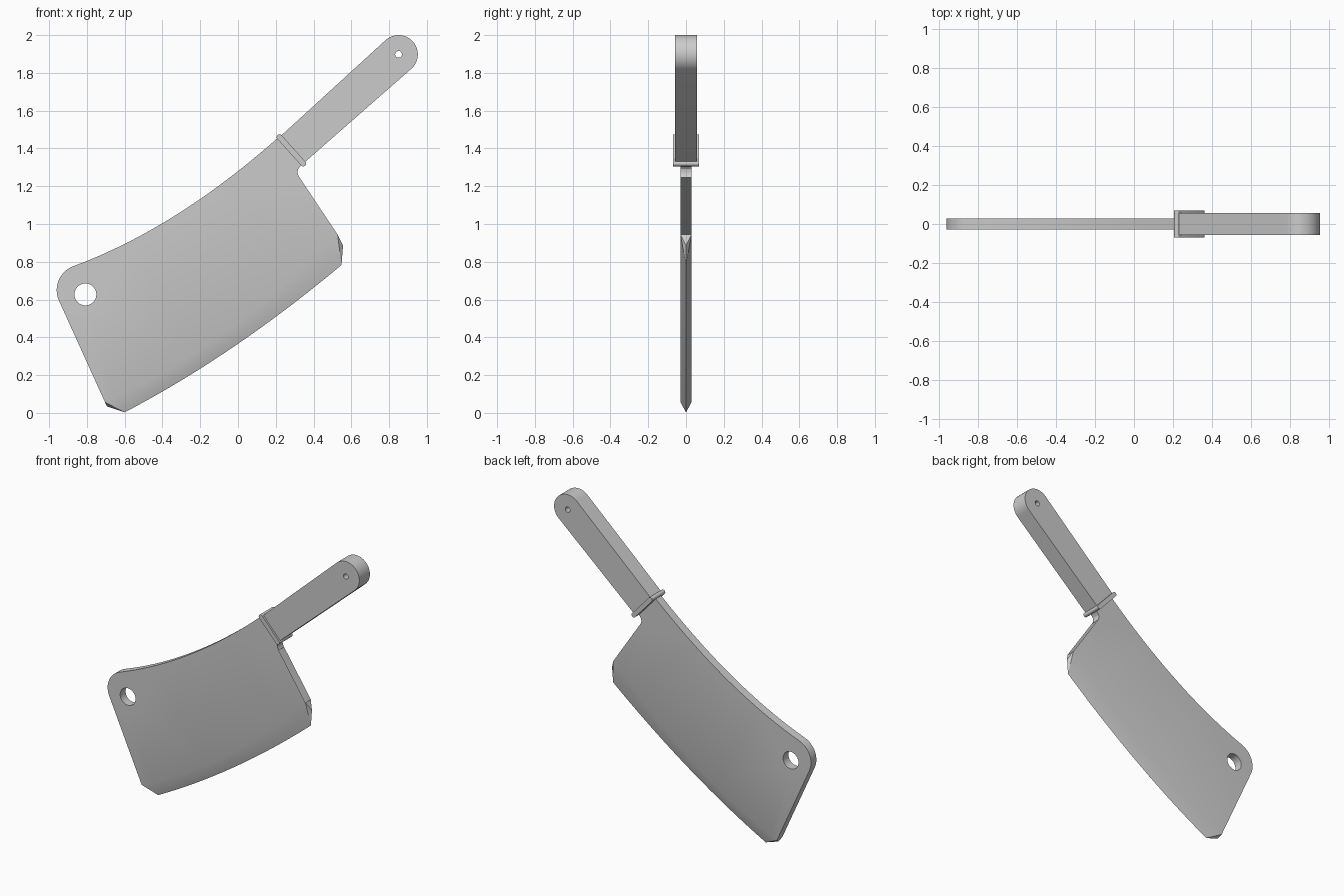
import bpy, bmesh
from math import sin, cos, radians, pi
from mathutils import Vector

if "Cube" in bpy.data.objects:
    bpy.data.objects.remove(bpy.data.objects["Cube"])


def arc(cx, cz, r, a0, a1, n):
    return [(cx + r * cos(radians(a0 + (a1 - a0) * i / n)),
             cz + r * sin(radians(a0 + (a1 - a0) * i / n))) for i in range(n + 1)]


def circle(cx, cz, r, n=32):
    return arc(cx, cz, r, 0, 360, n)[:-1]


def bow(a, b, sag, n=24):
    """Shallow curve from a to b, dropping by sag in the middle."""
    pts = []
    for i in range(n + 1):
        t = i / n
        pts.append((a[0] + (b[0] - a[0]) * t,
                    a[1] + (b[1] - a[1]) * t - 4 * sag * t * (1 - t)))
    return pts


def plate(bm, loops, half, open_from=None):
    """Slab with holes; side walls of the outline from open_from on stay open."""
    rings = []
    for y in (-half, half):
        edges, side = [], []
        for loop in loops:
            vs = [bm.verts.new((x, y, z)) for x, z in loop]
            edges += [bm.edges.new((vs[i - 1], vs[i])) for i in range(len(vs))]
            side.append(vs)
        bmesh.ops.triangle_fill(bm, edges=edges, use_beauty=True)
        rings.append(side)
    for k, (f, b) in enumerate(zip(*rings)):
        n = len(f)
        for i in range(n):
            if k == 0 and open_from is not None and i >= open_from:
                continue
            j = (i + 1) % n
            bm.faces.new((f[i], f[j], b[j], b[i]))
    return rings


def finish(name, bm):
    bmesh.ops.recalc_face_normals(bm, faces=bm.faces)
    me = bpy.data.meshes.new(name)
    bm.to_mesh(me)
    bm.free()
    ob = bpy.data.objects.new(name, me)
    bpy.context.collection.objects.link(ob)
    bpy.ops.object.select_all(action='DESELECT')
    ob.select_set(True)
    bpy.context.view_layer.objects.active = ob
    bpy.ops.object.shade_smooth_by_angle(angle=radians(25))
    return ob


# Blade: flat body with hanging hole, then the sharpened bevel below it
heel, toe = (0.527, 0.944), (-0.704, 0.056)
grind = bow(toe, heel, 0.09)
spine = bow((-0.871, 0.777), (0.212, 1.457), 0.07)
neck = [(0.340, 1.315), (0.327, 1.302), (0.318, 1.290), (0.315, 1.275),
        (0.318, 1.260), (0.326, 1.246)]
body = (neck + grind[::-1] + arc(-0.825, 0.65, 0.135, 206, 110, 14) + spine[1:])
# rotate the list so that the grind line comes last
start = len(neck) + len(grind) - 1
body = body[start:] + body[:start]
bm = bmesh.new()
rings = plate(bm, [body, circle(-0.808, 0.627, 0.058)], 0.029,
              open_from=len(body) - len(grind))
n = len(grind)
edge = [bm.verts.new((x, 0, z)) for x, z in bow((-0.60, 0.003), (0.548, 0.783), 0.045)][::-1]
tips = [bm.verts.new((0.556, 0, 0.886)), bm.verts.new((-0.694, 0, 0.034))]
sides = []
for ring in rings:
    outline = ring[0]
    top = outline[-(n - 1):] + [outline[0]]
    sides.append(top)
    for i in range(n - 1):
        bm.faces.new((top[i], top[i + 1], edge[i + 1], edge[i]))
    bm.faces.new((top[0], edge[0], tips[0]))
    bm.faces.new((top[-1], edge[-1], tips[1]))
for i, tip in ((0, tips[0]), (-1, tips[1])):
    bm.faces.new((sides[0][i], sides[1][i], tip))
finish("blade", bm)

# Handle: slightly flared grip with a round end and a lanyard hole
u = Vector((cos(radians(42)), sin(radians(42))))
v = Vector((-u.y, u.x))
guard_c, end_c = Vector((0.2825, 1.39)), Vector((0.85, 1.898))
bm = bmesh.new()
grip = [tuple(guard_c - v * 0.094), *arc(end_c.x, end_c.y, 0.102, -49, 133, 24),
        tuple(guard_c + v * 0.094)]
plate(bm, [grip, circle(end_c.x, end_c.y, 0.018, 20)], 0.057)
finish("handle", bm)

# Guard: collar with rounded ends between blade and handle
bm = bmesh.new()
p, q = guard_c + v * 0.094, guard_c - v * 0.094
collar = arc(p.x, p.y, 0.015, 42, 222, 10) + arc(q.x, q.y, 0.015, 222, 402, 10)
plate(bm, [collar], 0.07)
finish("guard", bm)
